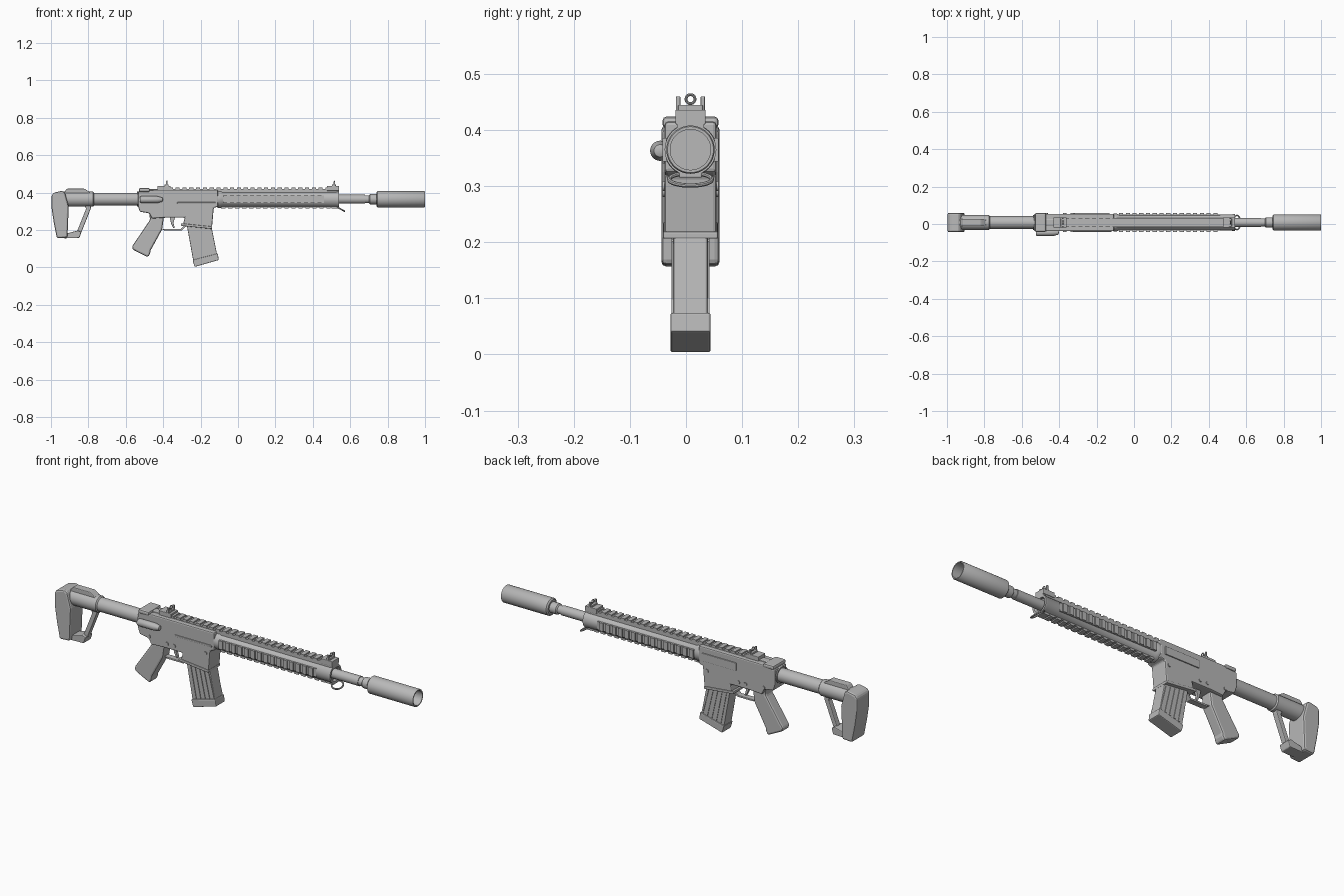
import bpy, bmesh, math
from mathutils import Matrix, Vector

if "Cube" in bpy.data.objects:
    bpy.data.objects.remove(bpy.data.objects["Cube"])

CY, CZ = 0.008, 0.365          # bore axis
grey = bpy.data.materials.new("plain grey")
grey.diffuse_color = (0.48, 0.48, 0.48, 1)
grey.use_nodes = True
grey.node_tree.nodes["Principled BSDF"].inputs["Base Color"].default_value = grey.diffuse_color


def finish(name, bm, smooth=True, bevel=0.0):
    bmesh.ops.recalc_face_normals(bm, faces=bm.faces)
    me = bpy.data.meshes.new(name)
    bm.to_mesh(me)
    bm.free()
    me.materials.append(grey)
    ob = bpy.data.objects.new(name, me)
    bpy.context.collection.objects.link(ob)
    if bevel:
        m = ob.modifiers.new("bevel", 'BEVEL')
        m.width, m.segments, m.limit_method = bevel, 2, 'ANGLE'
    if smooth:
        bpy.ops.object.select_all(action='DESELECT')
        ob.select_set(True)
        bpy.context.view_layer.objects.active = ob
        bpy.ops.object.shade_smooth_by_angle(angle=math.radians(35))
    return ob


def prism(name, pts, half, y=CY, bevel=0.004):
    """Side profile (x, z) extruded across y."""
    bm = bmesh.new()
    f = bm.faces.new([bm.verts.new((x, y - half, z)) for x, z in pts])
    ext = bmesh.ops.extrude_face_region(bm, geom=[f])
    bmesh.ops.translate(bm, vec=(0, 2 * half, 0),
                        verts=[v for v in ext["geom"] if isinstance(v, bmesh.types.BMVert)])
    return finish(name, bm, False, bevel)


def lathe(name, prof, y=CY, z=CZ, n=40):
    """Profile (x, radius) turned about an axis along x."""
    bm = bmesh.new()
    rings = [[bm.verts.new((x, y + r * math.cos(2 * math.pi * i / n), z + r * math.sin(2 * math.pi * i / n)))
              for i in range(n)] for x, r in prof]
    for a, b in zip(rings, rings[1:]):
        for i in range(n):
            bm.faces.new((a[i], a[(i + 1) % n], b[(i + 1) % n], b[i]))
    bmesh.ops.remove_doubles(bm, verts=bm.verts, dist=1e-5)
    return finish(name, bm)


def boxes(name, items, mat=Matrix(), bevel=0.0):
    """Boxes given as (x0, x1, y0, y1, z0, z1), joined in one mesh."""
    bm = bmesh.new()
    for x0, x1, y0, y1, z0, z1 in items:
        m = Matrix.Translation(((x0 + x1) / 2, (y0 + y1) / 2, (z0 + z1) / 2)) @ \
            Matrix.Diagonal((x1 - x0, y1 - y0, z1 - z0, 1))
        bmesh.ops.create_cube(bm, size=1, matrix=mat @ m)
    return finish(name, bm, False, bevel)


def ring(name, centre, rx, ry, tube, rot, n=32):
    """Elliptical wire ring in its local xy plane."""
    bm = bmesh.new()
    m = Matrix.Translation(centre) @ rot
    loops = []
    for i in range(n):
        a = 2 * math.pi * i / n
        c, s = math.cos(a), math.sin(a)
        loops.append([bm.verts.new(m @ Vector(((rx + tube * math.cos(b)) * c, (ry + tube * math.cos(b)) * s,
                                               tube * math.sin(b))))
                      for b in [2 * math.pi * j / 8 for j in range(8)]])
    for i in range(n):
        a, b = loops[i], loops[(i + 1) % n]
        for j in range(8):
            bm.faces.new((a[j], b[j], b[(j + 1) % 8], a[(j + 1) % 8]))
    return finish(name, bm)


# Muzzle tube (hollow) and barrel
lathe("muzzle_tube", [(0.74, 0), (0.74, 0.036), (0.746, 0.043), (0.997, 0.043), (1.0, 0.041),
                      (1.0, 0.036), (0.80, 0.036), (0.80, 0)])
lathe("barrel", [(0.5, 0), (0.5, 0.024), (0.68, 0.024), (0.68, 0.021), (0.70, 0.021),
                 (0.705, 0.027), (0.745, 0.027), (0.745, 0)])

# Handguard with four toothed rails
lathe("handguard", [(-0.11, 0), (-0.11, 0.047), (-0.09, 0.047), (-0.085, 0.044), (0.525, 0.044),
                    (0.53, 0.046), (0.54, 0.046), (0.54, 0.036), (0.53, 0.03), (0.53, 0)])


def rail(name, angle, x0, x1, half, r0, r1, r2):
    count = int((x1 - x0) / 0.036)
    pitch = (x1 - x0) / count
    items = [(x0, x1, -half, half, r0, r1)]
    items += [(x0 + i * pitch, x0 + i * pitch + 0.022, -half, half, r1 - 0.002, r2) for i in range(count)]
    boxes(name, items, Matrix.Translation((0, CY, CZ)) @ Matrix.Rotation(angle, 4, 'X'))


rail("top_rail", 0, -0.37, 0.54, 0.024, 0.03, 0.055, 0.062)
rail("bottom_rail", math.pi, -0.09, 0.51, 0.02, 0.03, 0.044, 0.050)
rail("left_rail", math.pi / 2, -0.08, 0.46, 0.021, 0.03, 0.044, 0.050)
rail("right_rail", -math.pi / 2, -0.08, 0.46, 0.021, 0.03, 0.044, 0.050)

# Receiver and magazine well
prism("receiver", [(-0.535, 0.405), (-0.45, 0.415), (-0.107, 0.415), (-0.107, 0.325), (-0.13, 0.318),
                   (-0.139, 0.214), (-0.294, 0.23), (-0.285, 0.266), (-0.39, 0.266), (-0.46, 0.262),
                   (-0.475, 0.29), (-0.525, 0.298), (-0.535, 0.33)], 0.046, bevel=0.006)
prism("well_flange", [(-0.305, 0.236), (-0.138, 0.219), (-0.138, 0.206), (-0.305, 0.223)], 0.049, bevel=0.003)
boxes("port_strip", [(-0.325, -0.12, CY - 0.05, CY - 0.04, 0.34, 0.349)], bevel=0.002)
boxes("port_cover", [(-0.32, -0.13, CY + 0.044, CY + 0.051, 0.345, 0.385)], bevel=0.002)

# Side knob, pins and pull handle
lathe("side_knob", [(-0.525, 0), (-0.525, 0.014), (-0.518, 0.018), (-0.43, 0.018), (-0.405, 0.011), (-0.40, 0)],
      y=-0.046, z=0.363, n=24)
for i, (px, pz) in enumerate([(-0.47, 0.30), (-0.37, 0.29), (-0.33, 0.29), (-0.155, 0.30)]):
    bm = bmesh.new()
    bmesh.ops.create_cone(bm, cap_ends=True, segments=16, radius1=0.009, radius2=0.009, depth=0.1,
                          matrix=Matrix.Translation((px, CY, pz)) @ Matrix.Rotation(math.pi / 2, 4, 'X'))
    finish(f"pin_{i + 1}", bm)
boxes("pull_handle", [(-0.53, -0.47, CY - 0.05, CY + 0.05, 0.403, 0.424),
                      (-0.48, -0.40, CY - 0.02, CY + 0.02, 0.405, 0.42)], bevel=0.008)

# Magazine with ribs and base
prism("magazine", [(-0.278, 0.25), (-0.145, 0.235), (-0.107, 0.045), (-0.235, 0.012)], 0.031)
prism("magazine_base", [(-0.243, 0.04), (-0.108, 0.075), (-0.103, 0.04), (-0.232, 0.003)], 0.036)
for k in range(5):
    t = 0.12 + 0.19 * k
    xa, za = -0.272 + 0.132 * t, 0.215 - 0.015 * t
    xb, zb = -0.240 + 0.132 * t, 0.045 + 0.032 * t
    prism(f"magazine_rib_{k + 1}", [(xa, za), (xa + 0.009, za), (xb + 0.009, zb), (xb, zb)], 0.034, bevel=0)

# Grip, trigger and guard
prism("grip", [(-0.475, 0.29), (-0.47, 0.255), (-0.567, 0.112), (-0.562, 0.095), (-0.481, 0.055),
               (-0.47, 0.075), (-0.468, 0.09), (-0.406, 0.203), (-0.396, 0.27)], 0.03, bevel=0.012)
prism("trigger_guard", [(-0.41, 0.206), (-0.39, 0.197), (-0.30, 0.197), (-0.275, 0.225), (-0.275, 0.24),
                        (-0.305, 0.206)], 0.015, bevel=0.002)
prism("trigger", [(-0.365, 0.27), (-0.335, 0.27), (-0.346, 0.24), (-0.338, 0.213), (-0.346, 0.211),
                  (-0.358, 0.235)], 0.008, bevel=0.002)

# Folding sights: base, two ears and a centre ring
for name, x0, x1, px in [("rear_sight", -0.43, -0.36, -0.38), ("front_sight", 0.475, 0.54, 0.515)]:
    items = [(x0, x1, CY - 0.027, CY + 0.027, 0.41, 0.436),
             (px - 0.012, px + 0.008, CY - 0.022, CY + 0.022, 0.43, 0.445)]
    items += [(px - 0.005, px + 0.004, CY + s * 0.022 - 0.004, CY + s * 0.022 + 0.004, 0.43, 0.46) for s in (-1, 1)]
    boxes(name, items, bevel=0.002)
    ring(name + "_ring", (px, CY, 0.455), 0.008, 0.008, 0.0025, Matrix.Rotation(math.pi / 2, 4, 'Y'))

# Sling loop under the front of the handguard
ring("sling_loop", (0.55, CY, 0.312), 0.022, 0.038, 0.004, Matrix.Rotation(math.radians(30), 4, 'Y'))
boxes("loop_mount", [(0.50, 0.54, CY - 0.02, CY + 0.02, 0.315, 0.33)], bevel=0.002)

# Stock
lathe("buffer_tube", [(-0.5, 0), (-0.5, 0.036), (-0.52, 0.04), (-0.54, 0.04), (-0.54, 0.034), (-0.77, 0.034),
                      (-0.775, 0.040), (-0.94, 0.040), (-0.94, 0)])
prism("stock_butt", [(-0.997, 0.385), (-0.985, 0.4), (-0.94, 0.41), (-0.925, 0.4), (-0.905, 0.325),
                     (-0.912, 0.16), (-0.968, 0.156), (-0.985, 0.24), (-0.997, 0.32)], 0.052, bevel=0.01)
prism("stock_foot", [(-0.93, 0.156), (-0.848, 0.158), (-0.838, 0.188), (-0.855, 0.198), (-0.93, 0.178)], 0.03)
prism("stock_strut", [(-0.785, 0.35), (-0.83, 0.35), (-0.812, 0.315), (-0.86, 0.195), (-0.838, 0.186),
                      (-0.787, 0.315)], 0.014)
prism("cheek_rest", [(-0.935, 0.395), (-0.915, 0.421), (-0.82, 0.421), (-0.78, 0.395)], 0.02)
